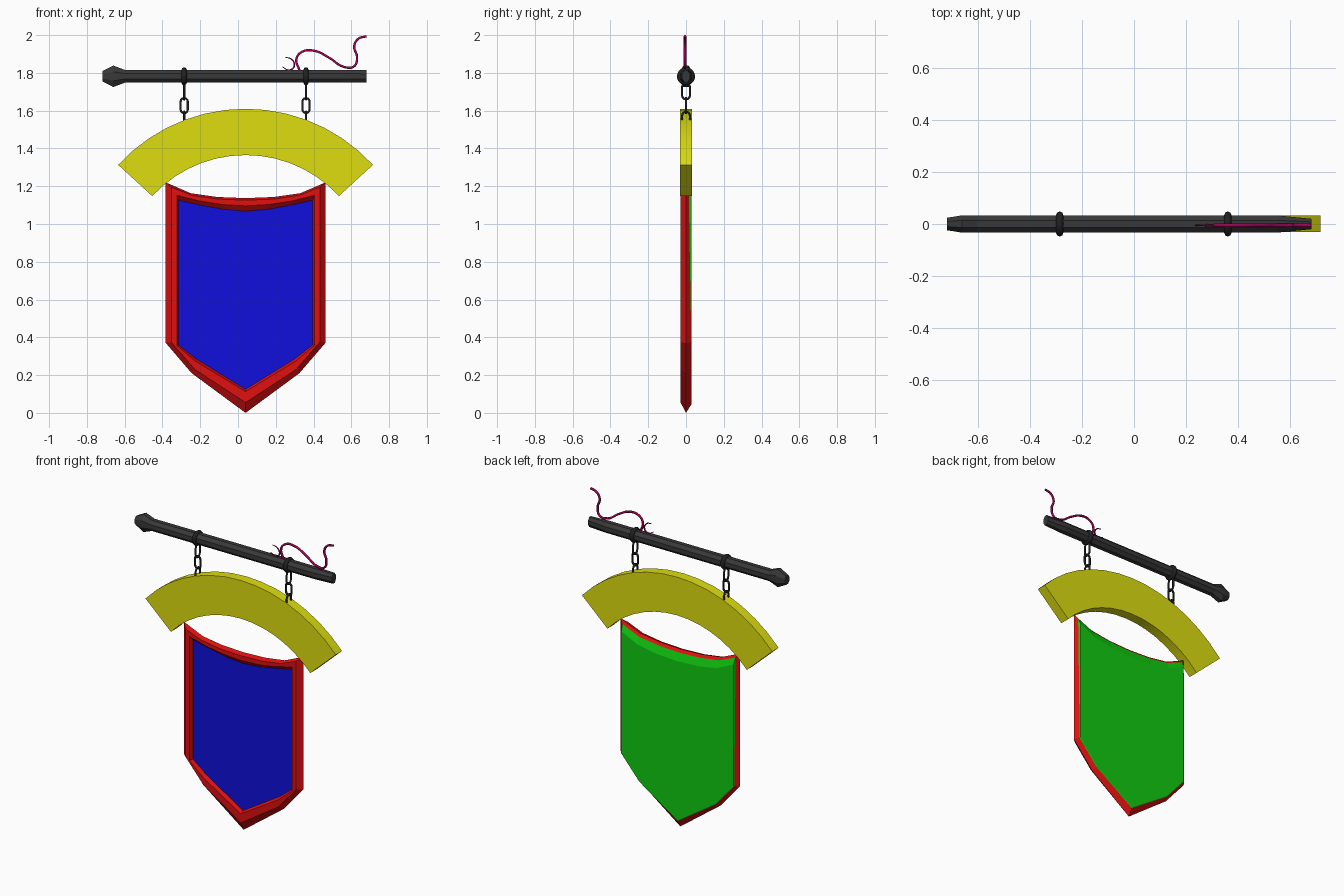
import bpy, bmesh
from math import sin, cos, pi, radians

if "Cube" in bpy.data.objects:
    bpy.data.objects.remove(bpy.data.objects["Cube"])

CX = 0.04  # centre line of the hanging sign


def material(name, rgb):
    m = bpy.data.materials.new(name)
    m.diffuse_color = (*rgb, 1)
    m.use_nodes = True
    m.node_tree.nodes["Principled BSDF"].inputs["Base Color"].default_value = m.diffuse_color
    return m


IRON = material("iron", (0.04, 0.04, 0.04))
CHAIN = material("chain_iron", (0.015, 0.015, 0.015))
RED = material("red", (0.75, 0.005, 0.005))
BLUE = material("blue", (0.005, 0.005, 0.72))
GREEN = material("green", (0.005, 0.6, 0.005))
YELLOW = material("yellow", (0.73, 0.73, 0.005))
CRIMSON = material("crimson", (0.4, 0.0, 0.09))


def loft(name, rings, mats, bands=None):
    """Closed solid through rings of points; bands = material index per band, then start and end cap."""
    n = len(rings) - 1
    bands = bands or [0] * (n + 2)
    bm = bmesh.new()
    rows = [[bm.verts.new(p) for p in r] for r in rings]
    for k in range(n):
        a, b = rows[k], rows[k + 1]
        for i in range(len(a)):
            j = (i + 1) % len(a)
            bm.faces.new((a[i], a[j], b[j], b[i])).material_index = bands[k]
    bm.faces.new(rows[0]).material_index = bands[n]
    bm.faces.new(rows[-1]).material_index = bands[n + 1]
    bmesh.ops.recalc_face_normals(bm, faces=bm.faces)
    me = bpy.data.meshes.new(name)
    bm.to_mesh(me)
    bm.free()
    for m in mats:
        me.materials.append(m)
    ob = bpy.data.objects.new(name, me)
    bpy.context.collection.objects.link(ob)
    return ob


def smooth(ob, angle=35):
    bpy.ops.object.select_all(action='DESELECT')
    ob.select_set(True)
    bpy.context.view_layer.objects.active = ob
    bpy.ops.object.shade_smooth_by_angle(angle=radians(angle))


def wire(name, pts, r, mat, closed=False, kind='POLY', radii=None):
    cu = bpy.data.curves.new(name, 'CURVE')
    cu.dimensions = '3D'
    cu.bevel_depth, cu.bevel_resolution, cu.use_fill_caps = r, 1, True
    s = cu.splines.new(kind)
    if kind == 'BEZIER':
        s.bezier_points.add(len(pts) - 1)
        s.resolution_u = 5
        for i, (b, p) in enumerate(zip(s.bezier_points, pts)):
            b.co = p
            b.handle_left_type = b.handle_right_type = 'AUTO'
            b.radius = radii[i] if radii else 1
    else:
        s.points.add(len(pts) - 1)
        for b, p in zip(s.points, pts):
            b.co = (*p, 1)
    s.use_cyclic_u = closed
    cu.materials.append(mat)
    ob = bpy.data.objects.new(name, cu)
    bpy.context.collection.objects.link(ob)
    return ob


# shield: nested mirrored outlines, from the blue front panel round to the green back
def outline(half, y, y_top=None):
    full = half + [(-x, z) for x, z in half[-2:0:-1]]
    return [(CX + x, y_top if y_top is not None and z > 1 else y, z) for x, z in full]


panel = [(0, 1.068), (.12, 1.078), (.24, 1.1), (.355, 1.126), (.355, .36), (.26, .285), (0, .125)]
lip = [(0, 1.096), (.125, 1.103), (.25, 1.123), (.364, 1.152), (.364, .357), (.267, .275), (0, .113)]
ridge = [(0, 1.126), (.15, 1.132), (.285, 1.152), (.393, 1.195), (.393, .375), (.268, .23), (0, .055)]
outer = [(0, 1.137), (.15, 1.143), (.29, 1.163), (.4225, 1.22), (.4225, .37), (.285, .21), (0, 0)]
back_edge = [(0, 1.12), (.15, 1.126), (.285, 1.146), (.402, 1.195), (.402, .375), (.272, .225), (0, .045)]
back_flat = [(0, 1.07), (.15, 1.078), (.28, 1.1), (.398, 1.155), (.398, .377), (.27, .228), (0, .05)]
loft("shield",
     [outline(panel, -.006), outline(lip, -.029), outline(ridge, -.029), outline(outer, 0),
      outline(back_edge, .028, .014), outline(back_flat, .03)],
     [RED, BLUE, GREEN], [0, 0, 0, 0, 2, 1, 2])

# arched banner above the shield
arc = []
N = 14
for i in range(N + 1):
    a = radians(-47.5 + 95 * i / N)
    arc.append([(CX + r * sin(a), y, .695 + r * cos(a))
                for r, y in ((.915, -.031), (.915, .033), (.67, .033), (.67, -.031))])
smooth(loft("arched_banner", arc, [YELLOW]), 30)

# octagonal hanging bar with a knob at the left and a flattened right end
BZ = 1.782
stations = [(-.717, .024, .028), (-.66, .033, .057), (-.6, .033, .034), (.55, .033, .034), (.68, .02, .032)]
loft("hanging_bar",
     [[(x, ry * cos(pi / 8 + k * pi / 4) / cos(pi / 8), BZ + rz * sin(pi / 8 + k * pi / 4) / cos(pi / 8))
       for k in range(8)] for x, ry, rz in stations], [IRON])


# chain links: stadium loops, alternating planes
def link(name, x, z0, z1, half, flat_x, r=.0065):
    c, h = (z0 + z1) / 2, (z1 - z0) / 2 - half
    pts = []
    for k in range(14):
        top = k < 7
        a = pi * (k if top else k - 1) / 6
        u = half * cos(a)
        z = c + (h if top else -h) + half * sin(a)
        pts.append((x + u, 0, z) if flat_x else (x, u, z))
    wire(name, pts, r, CHAIN, closed=True)


for side, x in (("left", -.285), ("right", .36)):
    bpy.ops.mesh.primitive_torus_add(location=(x, 0, BZ), rotation=(0, pi / 2, 0), major_radius=.034,
                                     minor_radius=.014, major_segments=20, minor_segments=8)
    ring = bpy.context.object
    ring.name = side + "_bar_ring"
    ring.data.materials.append(CHAIN)
    smooth(ring, 60)
    link(side + "_upper_link", x, 1.66, 1.745, .021, False)
    link(side + "_middle_link", x, 1.587, 1.667, .019, True)
    link(side + "_lower_link", x, 1.51, 1.594, .021, False)

# curling cord on top of the bar, with a small curled end
cord = [(.68, 1.994), (.636, 1.98), (.615, 1.94), (.63, 1.885), (.615, 1.835), (.56, 1.832), (.483, 1.88),
        (.404, 1.917), (.34, 1.912), (.309, 1.873), (.325, 1.815)]
curl = [(.235, 1.832), (.272, 1.815), (.298, 1.838), (.284, 1.872), (.25, 1.883)]
wire("cord", [(x, -.005, z) for x, z in cord], .007, CRIMSON, kind='BEZIER')
wire("cord_curl", [(x, -.005, z) for x, z in curl], .005, CRIMSON, kind='BEZIER', radii=[.4, .8, 1, .8, .4])
